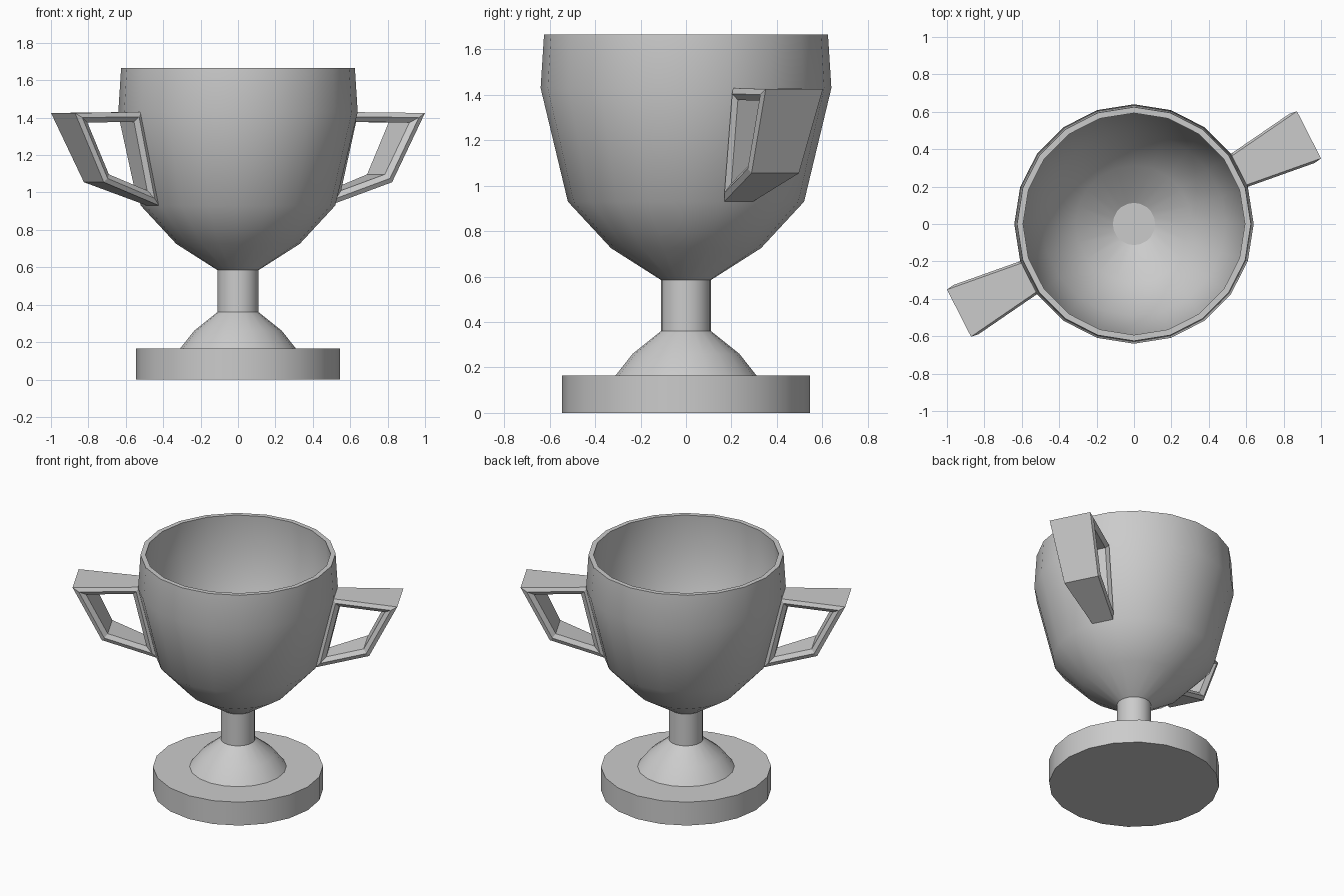
import bpy, bmesh
from math import sin, cos, pi, radians
from mathutils import Vector

if "Cube" in bpy.data.objects:
    bpy.data.objects.remove(bpy.data.objects["Cube"])

SIDES = 20


def finish(name, bm):
    bmesh.ops.recalc_face_normals(bm, faces=bm.faces)
    me = bpy.data.meshes.new(name)
    bm.to_mesh(me)
    bm.free()
    ob = bpy.data.objects.new(name, me)
    bpy.context.collection.objects.link(ob)
    return ob


def smooth(ob, angle):
    bpy.ops.object.select_all(action='DESELECT')
    ob.select_set(True)
    bpy.context.view_layer.objects.active = ob
    bpy.ops.object.shade_smooth_by_angle(angle=radians(angle))


def bridge(bm, a, b):
    for i in range(len(a)):
        j = (i + 1) % len(a)
        bm.faces.new((a[i], a[j], b[j], b[i]))


def lathe(name, profile):
    """Turn an (r, z) profile around z, closing both ends with flat caps."""
    bm = bmesh.new()
    rings = [[bm.verts.new((r * cos(2 * pi * i / SIDES), r * sin(2 * pi * i / SIDES), z))
              for i in range(SIDES)] for r, z in profile]
    for a, b in zip(rings, rings[1:]):
        bridge(bm, a, b)
    bm.faces.new(rings[0])
    bm.faces.new(rings[-1])
    ob = finish(name, bm)
    smooth(ob, 31)


def inset(poly, d):
    """Offset a clockwise (r, z) polygon inwards by d."""
    pts = [Vector(p) for p in poly]
    out = []
    for i, p in enumerate(pts):
        e1 = (p - pts[i - 1]).normalized()
        e2 = (pts[(i + 1) % len(pts)] - p).normalized()
        n1, n2 = Vector((e1.y, -e1.x)), Vector((e2.y, -e2.x))
        out.append(p + (n1 + n2) * d / (1 + n1.dot(n2)))
    return out


def handle(name, angle):
    """Four-sided loop that flares outwards, with a ridged frame on each side."""
    outline = [(0.625, 1.43), (1.05, 1.425), (0.865, 1.055), (0.51, 0.93)]
    frame = [(0, -0.012), (0.025, 0), (0.052, -0.02)]   # inset, width change
    ca, sa = cos(angle), sin(angle)
    bm = bmesh.new()

    def ring(d, w, side):
        vs = []
        for r, z in inset(outline, d):
            t = side * (0.083 + (r - 0.51) * 0.13 + w)
            vs.append(bm.verts.new((r * ca - t * sa, r * sa + t * ca, z)))
        return vs

    rings = [ring(d, w, 1) for d, w in frame] + [ring(d, w, -1) for d, w in reversed(frame)]
    for i in range(len(rings)):
        bridge(bm, rings[i - 1], rings[i])
    finish(name, bm)


# plinth, domed foot with stem, hollow bowl
lathe("base", [(0.545, 0), (0.545, 0.165)])
lathe("foot_and_stem", [(0.31, 0.165), (0.235, 0.26), (0.11, 0.36), (0.11, 0.59)])
lathe("bowl", [(0.11, 0.585), (0.33, 0.725), (0.52, 0.93), (0.64, 1.43), (0.625, 1.665),
               (0.593, 1.665), (0.607, 1.43), (0.49, 0.945), (0.312, 0.752), (0.113, 0.625)])

# two opposite handles, each on one facet of the bowl
handle("handle_right", radians(27))
handle("handle_left", radians(207))
